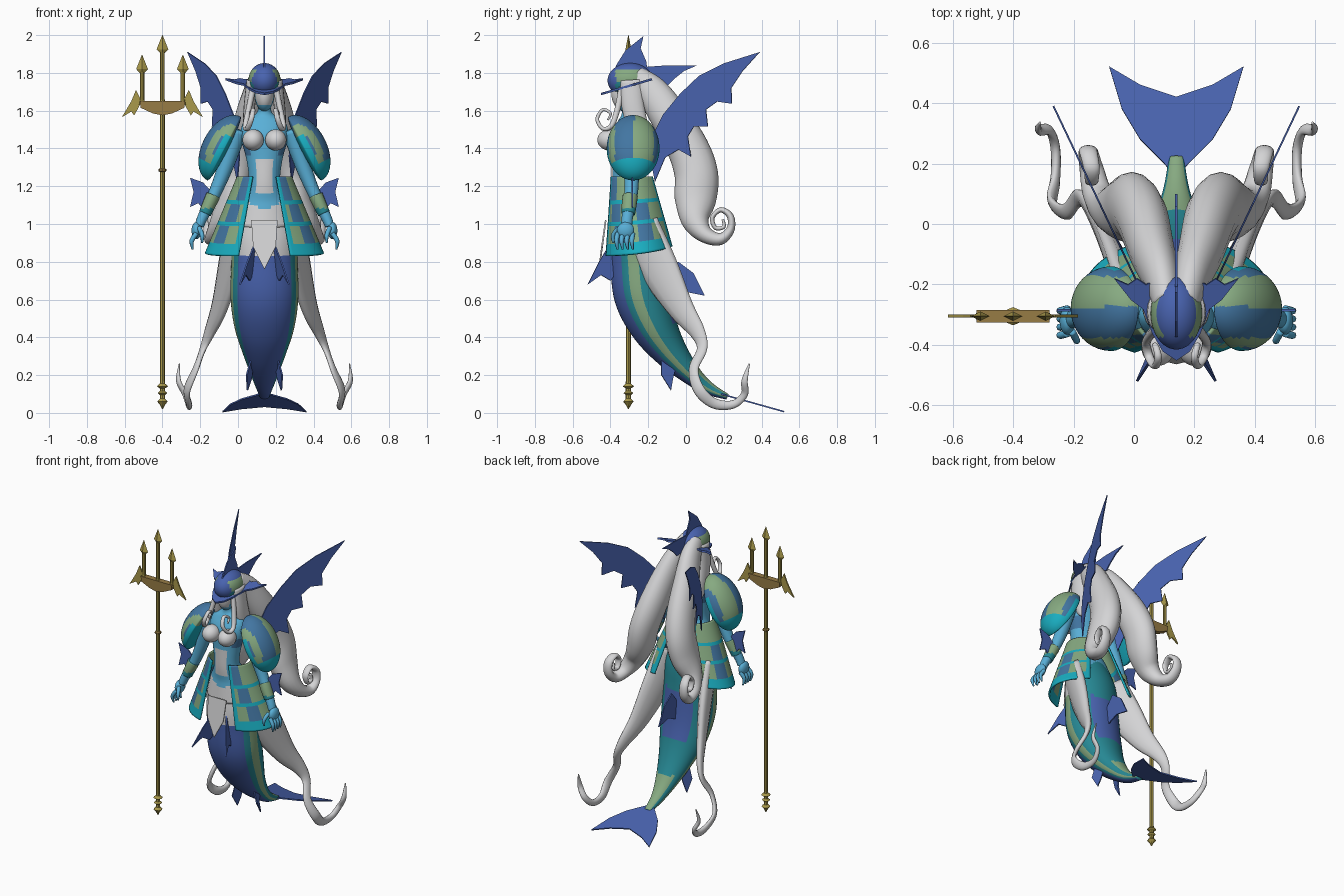
import bpy
import bmesh
import math
from mathutils import Vector, Matrix

default_cube = bpy.data.objects.get("Cube")
if default_cube:
    bpy.data.objects.remove(default_cube, do_unlink=True)

CENTER = 0.14  # x of the figure's symmetry plane
SIDES = (("left", 1), ("right", -1))

# Flat colours
PALETTE = {
    "fin_blue": (.066, .125, .43), "armour_blue": (.055, .18, .36), "trim_cyan": (.01, .42, .53),
    "scale_teal": (.02, .25, .30), "scale_green": (.24, .40, .22), "skin_blue": (.10, .43, .68),
    "hair_white": (.66, .66, .67), "gold": (.40, .32, .07), "bronze": (.31, .20, .06),
}
NAMES = list(PALETTE)
MATERIALS = []
for label, rgb in PALETTE.items():
    material = bpy.data.materials.new(label)
    material.use_nodes = True
    material.diffuse_color = (*rgb, 1)
    shader = material.node_tree.nodes["Principled BSDF"]
    shader.inputs["Base Color"].default_value = (*rgb, 1)
    shader.inputs["Roughness"].default_value = .7
    MATERIALS.append(material)


def finish(name, bm, smooth):
    """Turn a bmesh into a linked object with the shared palette."""
    bmesh.ops.recalc_face_normals(bm, faces=bm.faces[:])
    mesh = bpy.data.meshes.new(name)
    bm.to_mesh(mesh)
    bm.free()
    for material in MATERIALS:
        mesh.materials.append(material)
    ob = bpy.data.objects.new(name, mesh)
    bpy.context.scene.collection.objects.link(ob)
    if smooth:
        mesh.shade_smooth()
    return ob


def thicken(ob, thickness):
    solid = ob.modifiers.new("thickness", "SOLIDIFY")
    solid.thickness = thickness
    solid.offset = 0


def interpolate(keys, steps):
    """Catmull-Rom through the keys; steps of one keeps the straight profile."""
    keys = [Vector(key) for key in keys]
    result = []
    for i in range(len(keys) - 1):
        a, b, c, d = keys[max(i - 1, 0)], keys[i], keys[i + 1], keys[min(i + 2, len(keys) - 1)]
        for step in range(steps):
            t = step / steps
            result.append(b + (c - a) * (t / 2) + (a * 2 - b * 5 + c * 4 - d) * (t * t / 2)
                          + (b * 3 - a - c * 3 + d) * (t ** 3 / 2))
    return result + [keys[-1]]


def loft(name, keys, color, side=1, sides=16, steps=6, smooth=True, axis=(1, 0, 0)):
    """Skin ellipses along keys of (offset, y, z, half width along axis, half depth)."""
    rings = interpolate(keys, steps)
    spine = [Vector((CENTER + side * r[0], r[1], r[2])) for r in rings]
    bm = bmesh.new()
    loops = []
    for i, ring in enumerate(rings):
        tangent = (spine[min(i + 1, len(spine) - 1)] - spine[max(i - 1, 0)]).normalized()
        across = Vector(axis)
        across = (across - tangent * across.dot(tangent)).normalized()
        depth = tangent.cross(across)
        turns = [math.tau * k / sides for k in range(sides)]
        loops.append([bm.verts.new(spine[i] + across * (math.cos(a) * max(ring[3], .001))
                                   + depth * (math.sin(a) * max(ring[4], .001))) for a in turns])
    for upper, lower in zip(loops, loops[1:]):
        for k in range(sides):
            n = (k + 1) % sides
            face = bm.faces.new((upper[k], upper[n], lower[n], lower[k]))
            label = color
            if callable(color):
                label = color(face.calc_center_median(), math.sin(math.tau * (k + .5) / sides))
            face.material_index = NAMES.index(label)
    last = face.material_index
    for end in (loops[0], loops[-1]):
        bm.faces.new(end).material_index = last
    return finish(name, bm, smooth)


def plate(name, outline, color, side=1, thickness=.008):
    """Thin flat fin from an outline of (offset, y, z)."""
    bm = bmesh.new()
    corners = [bm.verts.new((CENTER + side * o, y, z)) for o, y, z in outline]
    bm.faces.new(corners).material_index = NAMES.index(color)
    thicken(finish(name, bm, False), thickness)


def ellipsoid(name, place, radii, color, side=1, tilt=0, inner=1):
    """Stretched sphere; inner flattens the half facing the body; rules see unit coordinates."""
    bm = bmesh.new()
    bmesh.ops.create_uvsphere(bm, u_segments=48, v_segments=32, radius=1)
    for face in bm.faces:
        p = face.calc_center_median()
        label = color(Vector((p.x * side, p.y, p.z))) if callable(color) else color
        face.material_index = NAMES.index(label)
    for vert in bm.verts:
        if vert.co.x * side < 0:
            vert.co.x *= inner
    spot = Vector((CENTER + side * place[0], place[1], place[2]))
    bm.transform(Matrix.Translation(spot) @ Matrix.Rotation(tilt * side, 4, "Y")
                 @ Matrix.Diagonal((*radii, 1)))
    return finish(name, bm, True)


# Fish tail with striped scales
def tail_color(c, front):
    if front > 0 and c.z > .84:
        return "skin_blue" if c.z > 1.07 + abs(c.x - CENTER) * .5 else "hair_white"
    if front > .58 or (front < -.8 and .48 < c.z < .8):
        return "fin_blue"
    if -.05 < front < .44 or (front < -.6 and c.z < .27):
        return "scale_green"
    return "scale_teal"


loft("tail", [(0, -.28, 1.1, .12, .1), (0, -.26, .95, .17, .14), (0, -.25, .8, .175, .15),
              (0, -.23, .62, .18, .15), (0, -.17, .46, .16, .125), (0, -.08, .32, .115, .09),
              (0, .03, .2, .07, .055), (0, .12, .13, .042, .035), (0, .22, .085, .025, .015)],
     tail_color, sides=48, steps=8)
fluke = [(0, .15), (.04, .2), (.12, .28), (.18, .38), (.222, .52), (.12, .46), (0, .42)]
fluke += [(-o, y) for o, y in fluke[-2:0:-1]]
plate("tail_fluke", [(o, y, .11 - (y - .15) * .28) for o, y in fluke], "fin_blue")
plate("tail_dorsal_fin", [(0, y, z) for y, z in
                          ((-.12, .7), (-.04, .8), (.04, .74), (.1, .62), (0, .64), (-.1, .6))], "fin_blue")


# Torso, neck and head
def torso_color(c, front):
    off = abs(c.x - CENTER)
    if front > 0 and ((off < .042 and 1.17 < c.z < 1.34) or c.z < 1.07 + off * .5):
        return "hair_white"
    return "armour_blue" if off > .075 and 1.36 < c.z < 1.43 else "skin_blue"


loft("torso", [(0, -.31, 1.66, .035, .035), (0, -.3, 1.59, .04, .04), (0, -.3, 1.54, .11, .06),
               (0, -.31, 1.46, .125, .085), (0, -.32, 1.34, .095, .075), (0, -.32, 1.22, .085, .075),
               (0, -.29, 1.12, .13, .1), (0, -.27, 1, .165, .13)], torso_color, sides=48)
ellipsoid("head", (0, -.32, 1.69), (.052, .075, .095),
          lambda p: "hair_white" if p.y < -.4 and p.z > -.6 else "skin_blue")
plate("front_cloth", [(-.07, -.425, 1.02), (.07, -.425, 1.02), (.06, -.445, .88), (0, -.46, .76),
                      (-.06, -.445, .88)], "hair_white")


# Fish helmet with brim and crest
def helmet_color(p):
    if abs(p.x) > .5 and p.z < .65 and -.65 < p.y < .5:
        return "scale_green" if p.z > -.05 else "scale_teal"
    return "fin_blue"


ellipsoid("helmet", (0, -.295, 1.76), (.085, .12, .092), helmet_color)
brim = [(0, -.45), (.045, -.42), (.08, -.36), (.11, -.28), (.15, -.25), (.205, -.18),
        (.16, -.2), (.13, -.18), (.1, -.2), (.06, -.18)]
brim += [(-o, y) for o, y in brim[:0:-1]]
plate("helmet_brim", [(o, y, 1.688 + (y + .45) * .29) for o, y in brim], "fin_blue", thickness=.012)
plate("helmet_crest", [(0, y, z) for y, z in ((-.4, 1.76), (-.37, 1.84), (-.32, 1.92), (-.225, 1.995),
                                              (-.24, 1.93), (-.21, 1.86), (-.2, 1.78))], "fin_blue")
plate("neck_fin", [(0, y, z) for y, z in ((-.24, 1.83), (-.1, 1.84), (.06, 1.84), (-.01, 1.81),
                                          (-.06, 1.77), (-.1, 1.73), (-.2, 1.74))], "fin_blue")


# Shoulder pad and skirt colours
def pad_color(p):
    if p.z < -.55 or (p.x < .25 and p.z < .4):
        return "trim_cyan"
    return "scale_green" if .05 < p.y < .75 or -.9 < p.y < -.68 else "armour_blue"


def skirt_point(side, u, t):
    angle = math.radians(26 + 124 * u)
    wide, deep = .14 + .17 * t, .12 + .075 * t
    middle = -.285 + .04 * t
    drop = 1.25 - t * (.42 - .05 * u * u)
    return CENTER + side * wide * math.sin(angle), middle - deep * math.cos(angle), drop


def skirt_color(u, t):
    if t > .86 or min(u, 1 - u) < .05 or min(abs(t - .32), abs(t - .6)) < .025:
        return "trim_cyan"
    band = int(t > .32) + int(t > .6)
    patch = abs(u - .12 - band * .07) < .09 or (band and abs(u - .62) < .1)
    return "armour_blue" if patch else "scale_green"


def skirt(name, side, count=40):
    bm = bmesh.new()
    grid = [[bm.verts.new(skirt_point(side, i / count, j / count)) for i in range(count + 1)]
            for j in range(count + 1)]
    for j in range(count):
        for i in range(count):
            face = bm.faces.new((grid[j][i], grid[j][i + 1], grid[j + 1][i + 1], grid[j + 1][i]))
            face.material_index = NAMES.index(skirt_color((i + .5) / count, (j + .5) / count))
    thicken(finish(name, bm, True), .012)


# Paired parts
WING = [(-.17, 1.48), (-.12, 1.58), (-.03, 1.69), (.07, 1.785), (.2, 1.85), (.39, 1.91), (.3, 1.81),
        (.24, 1.72), (.243, 1.637), (.165, 1.648), (.106, 1.606), (.116, 1.516), (.042, 1.516),
        (.01, 1.463), (.026, 1.357), (-.04, 1.394), (-.11, 1.352), (-.164, 1.225), (-.19, 1.36)]

for word, s in SIDES:
    ellipsoid(word + "_breast", (.06, -.405, 1.445), (.056, .064, .056), "hair_white", s)
    ellipsoid(word + "_shoulder_pad", (.215, -.28, 1.4), (.115, .14, .19), pad_color, s, -.48, .2)
    skirt(word + "_skirt_panel", s)
    plate(word + "_wing", [(.15 + (y + .15) * .475, y, z) for y, z in WING], "fin_blue", s, .006)
    # Arm, cuff and hand
    loft(word + "_arm", [(.14, -.3, 1.5, .05, .05), (.2, -.29, 1.32, .042, .042),
                         (.26, -.29, 1.17, .034, .036), (.325, -.31, 1.04, .028, .03),
                         (.345, -.315, .99, .024, .03)], "skin_blue", s)
    loft(word + "_cuff", [(.272, -.295, 1.15, .038, .04), (.29, -.3, 1.11, .036, .04),
                          (.315, -.305, 1.055, .033, .036)],
         lambda c, front: "scale_green" if c.z > 1.085 else "scale_teal", s)
    ellipsoid(word + "_palm", (.36, -.32, .965), (.026, .046, .045), "skin_blue", s)
    for number in range(4):
        y = -.362 + number * .027
        loft(word + "_finger_" + str(number), [(.36, y, .95, .013, .013), (.385, y - .006, .91, .012, .012),
                                               (.38, y, .865, .005, .005)], "skin_blue", s, sides=8)
    loft(word + "_thumb", [(.345, -.355, .98, .013, .013), (.33, -.385, .94, .012, .012),
                           (.33, -.385, .9, .005, .005)], "skin_blue", s, sides=8)
    plate(word + "_elbow_fin", [(o, -.285, z) for o, z in ((.27, 1.16), (.325, 1.22), (.394, 1.245), (.375, 1.17),
                                                         (.394, 1.09), (.35, 1.11), (.31, 1.06))], "fin_blue", s)
    # Hip and lower tail fins
    plate(word + "_hip_fin", [(.05, -.4, .9), (.09, -.46, .8), (.13, -.52, .68), (.1, -.45, .73),
                              (.08, -.4, .7), (.06, -.37, .74)], "fin_blue", s)
    plate(word + "_lower_fin", [(.07, -.13, .29), (.095, -.13, .2), (.09, -.08, .12), (.07, -.07, .18),
                                (.06, -.05, .26)], "fin_blue", s)
    # Great back lock ending in a spiral
    loft(word + "_back_hair", [
        (.03, -.27, 1.78, .045, .06), (.05, -.18, 1.7, .06, .085), (.08, -.09, 1.57, .075, .1),
        (.11, .01, 1.4, .085, .11), (.14, .055, 1.26, .085, .115), (.17, .05, 1.13, .08, .11),
        (.22, .05, 1.02, .065, .075), (.26, .1, .945, .05, .045), (.28, .18, .92, .04, .032),
        (.29, .235, .97, .033, .022), (.29, .235, 1.04, .03, .018), (.28, .185, 1.075, .026, .014),
        (.28, .14, 1.035, .022, .012), (.28, .155, .98, .018, .011), (.28, .2, .985, .014, .01),
        (.28, .195, 1.025, .01, .007)], "hair_white", s)
    # Locks framing the face
    loft(word + "_side_hair", [(.065, -.29, 1.76, .03, .06), (.08, -.28, 1.62, .03, .06),
                               (.09, -.25, 1.5, .025, .05), (.1, -.22, 1.42, .01, .01)], "hair_white", s)
    loft(word + "_face_lock", [
        (.06, -.34, 1.72, .016, .018), (.085, -.365, 1.6, .015, .016), (.1, -.395, 1.52, .015, .014),
        (.09, -.44, 1.505, .015, .011), (.07, -.47, 1.555, .014, .01), (.06, -.44, 1.605, .012, .009),
        (.07, -.4, 1.585, .01, .008), (.07, -.415, 1.55, .005, .005)], "hair_white", s, sides=10)
    # Trailing ribbon, a flat sheet running out and back
    loft(word + "_ribbon", [
        (.15, -.25, .98, .045, .12), (.19, -.14, .76, .04, .11), (.24, -.03, .56, .03, .075),
        (.29, .06, .43, .022, .045), (.325, .085, .34, .015, .03), (.365, .04, .23, .014, .028),
        (.41, .07, .12, .014, .032), (.4, .15, .05, .016, .028), (.4, .25, .045, .016, .022),
        (.42, .31, .1, .014, .02), (.455, .31, .17, .012, .018), (.45, .335, .26, .003, .004)],
        "hair_white", s, sides=12, axis=(.9, -.4 * s, 0))


# Trident, built from faceted spindles
STAFF, STAFF_Y = -.54, -.305


def spindle(name, profile, shift=0, flat=1, color="gold", sides=8):
    keys = [(STAFF + shift, STAFF_Y, z, r, r * flat) for z, r in profile]
    loft(name, keys, color, sides=sides, steps=1, smooth=False)


spindle("trident_shaft", [(.1, .013), (1.6, .013)])
spindle("trident_ring", [(1.275, .013), (1.28, .021), (1.29, .021), (1.295, .013)], color="bronze")
spindle("trident_pommel", [(.02, .002), (.045, .015), (.06, .028), (.075, .014), (.095, .014), (.105, .026),
                           (.115, .014), (.13, .014), (.14, .03), (.155, .014), (.165, .014)])
for label, shift, top in (("center", 0, 2), ("left", .108, 1.895), ("right", -.108, 1.895)):
    spindle(label + "_prong", [(1.63, .018), (1.66, .012), (top - .09, .012)], shift)
    spindle(label + "_prong_point", [(top - .1, .008), (top - .075, .031), (top, .001)], shift, .5, sides=4)
crossbar = [(-.12, 1.65), (.12, 1.65), (.115, 1.615), (.05, 1.585), (0, 1.575), (-.05, 1.585), (-.115, 1.615)]
plate("trident_crossbar", [(STAFF + o, STAFF_Y, z) for o, z in crossbar], "bronze", thickness=.04)
blade = [(.11, 1.65), (.14, 1.71), (.165, 1.65), (.215, 1.565), (.165, 1.595), (.15, 1.575), (.13, 1.61)]
for word, s in SIDES:
    plate("trident_" + word + "_blade", [(STAFF + s * o, STAFF_Y, z) for o, z in blade], "gold", thickness=.01)
